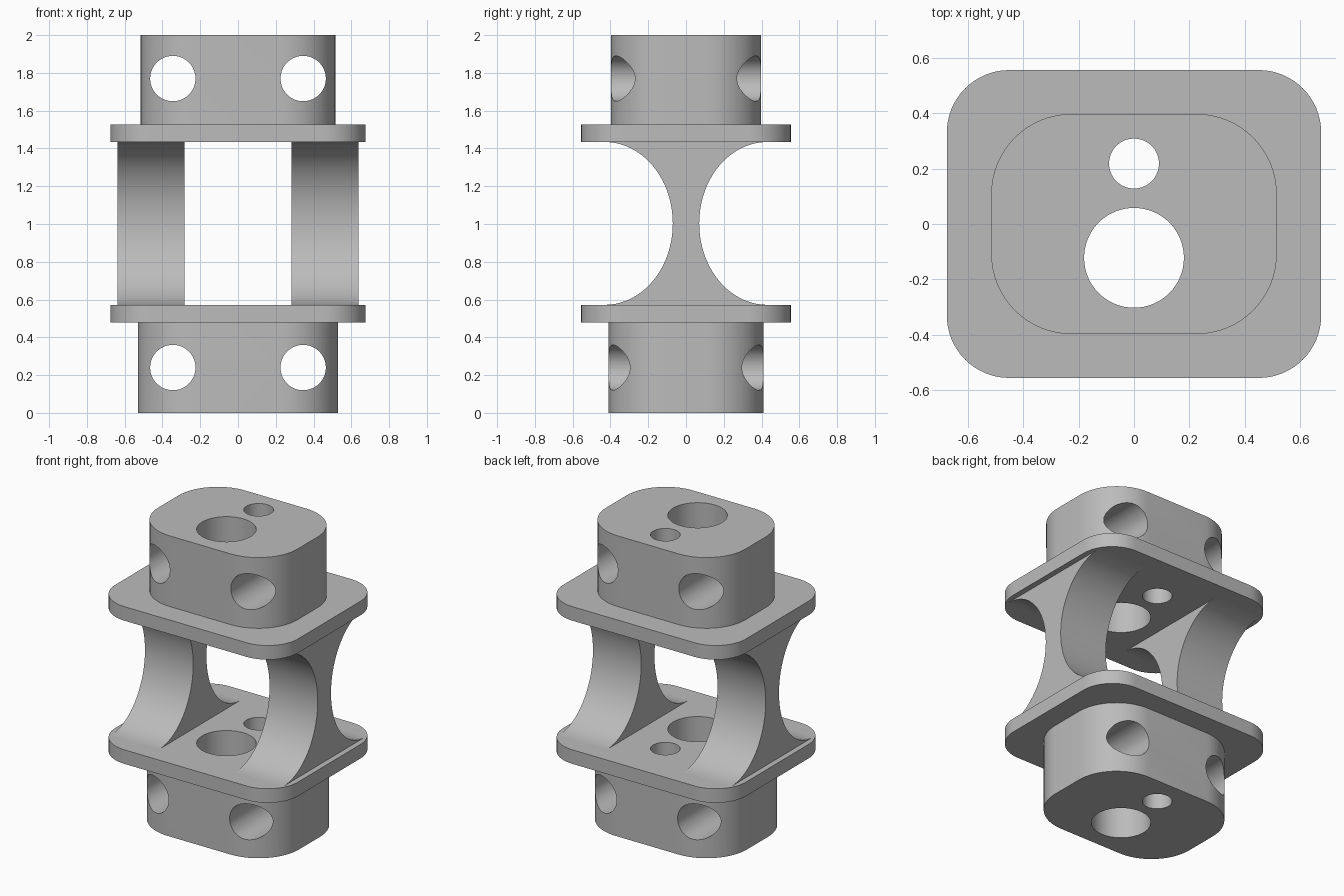
import bpy, bmesh
from math import sin, cos, pi, radians

cube = bpy.data.objects.get("Cube")
if cube:
    bpy.data.objects.remove(cube, do_unlink=True)

grey = bpy.data.materials.new("matte grey")
grey.use_nodes = True
COLOUR = (0.5, 0.5, 0.5, 1)
grey.diffuse_color = COLOUR
grey.node_tree.nodes["Principled BSDF"].inputs["Base Color"].default_value = COLOUR


def prism(name, points, offset):
    """Extrude a closed outline of 3D points along offset."""
    bm = bmesh.new()
    face = bm.faces.new([bm.verts.new(p) for p in points])
    top = bmesh.ops.extrude_face_region(bm, geom=[face])["geom"]
    bmesh.ops.translate(bm, vec=offset, verts=[v for v in top if isinstance(v, bmesh.types.BMVert)])
    bmesh.ops.recalc_face_normals(bm, faces=bm.faces)
    mesh = bpy.data.meshes.new(name)
    bm.to_mesh(mesh)
    bm.free()
    mesh.materials.append(grey)
    obj = bpy.data.objects.new(name, mesh)
    bpy.context.collection.objects.link(obj)
    return obj


def rounded_slab(name, half_x, half_y, radius, z0, z1, steps=16):
    points = []
    for corner, (sx, sy) in enumerate([(1, 1), (-1, 1), (-1, -1), (1, -1)]):
        for i in range(steps + 1):
            a = (corner + i / steps) * pi / 2
            points.append((sx * (half_x - radius) + radius * cos(a),
                           sy * (half_y - radius) + radius * sin(a), z0))
    return prism(name, points, (0, 0, z1 - z0))


def drill(name, centre, radius, along_y=False, sides=64):
    """Long round cutter, upright or running front to back."""
    x, b = centre
    ring = [(x + radius * cos(2 * pi * i / sides), b + radius * sin(2 * pi * i / sides))
            for i in range(sides)]
    if along_y:
        return prism(name, [(u, -1, v) for u, v in ring], (0, 2, 0))
    return prism(name, [(u, v, -1) for u, v in ring], (0, 0, 4))


def finish(obj, cutters=()):
    bpy.ops.object.select_all(action="DESELECT")
    obj.select_set(True)
    bpy.context.view_layer.objects.active = obj
    for cutter in cutters:
        mod = obj.modifiers.new("hole", "BOOLEAN")
        mod.operation = "DIFFERENCE"
        mod.solver = "EXACT"
        mod.object = cutter
        bpy.ops.object.modifier_apply(modifier=mod.name)
    bpy.ops.object.shade_smooth_by_angle(angle=radians(30))


# Hole cutters
upright = [drill("large_bore_cutter", (0, -0.122), 0.18),
           drill("small_bore_cutter", (0, 0.218), 0.09)]
cross = {z: [drill("cross_hole_cutter", (s * 0.345, z), 0.12, True) for s in (-1, 1)]
         for z in (0.24, 1.77)}

# End blocks and flanges
finish(rounded_slab("lower_block", 0.53, 0.41, 0.30, 0, 0.478), upright + cross[0.24])
finish(rounded_slab("upper_block", 0.515, 0.397, 0.29, 1.528, 2), upright + cross[1.77])
finish(rounded_slab("lower_flange", 0.675, 0.555, 0.225, 0.478, 0.572), upright)
finish(rounded_slab("upper_flange", 0.675, 0.555, 0.225, 1.434, 1.528), upright)

# Waisted webs joining the flanges
STEPS = 40
side = []
for i in range(STEPS + 1):
    a = -pi / 2 + pi * i / STEPS
    side.append((0.43 - 0.36 * cos(a), 1.003 + 0.431 * sin(a)))
outline = side + [(-y, z) for y, z in reversed(side)]
for name, x in (("left_web", 0.282), ("right_web", -0.638)):
    finish(prism(name, [(x, y, z) for y, z in outline], (0.356, 0, 0)))

# Remove the cutters
for cutter in upright + cross[0.24] + cross[1.77]:
    bpy.data.objects.remove(cutter, do_unlink=True)
